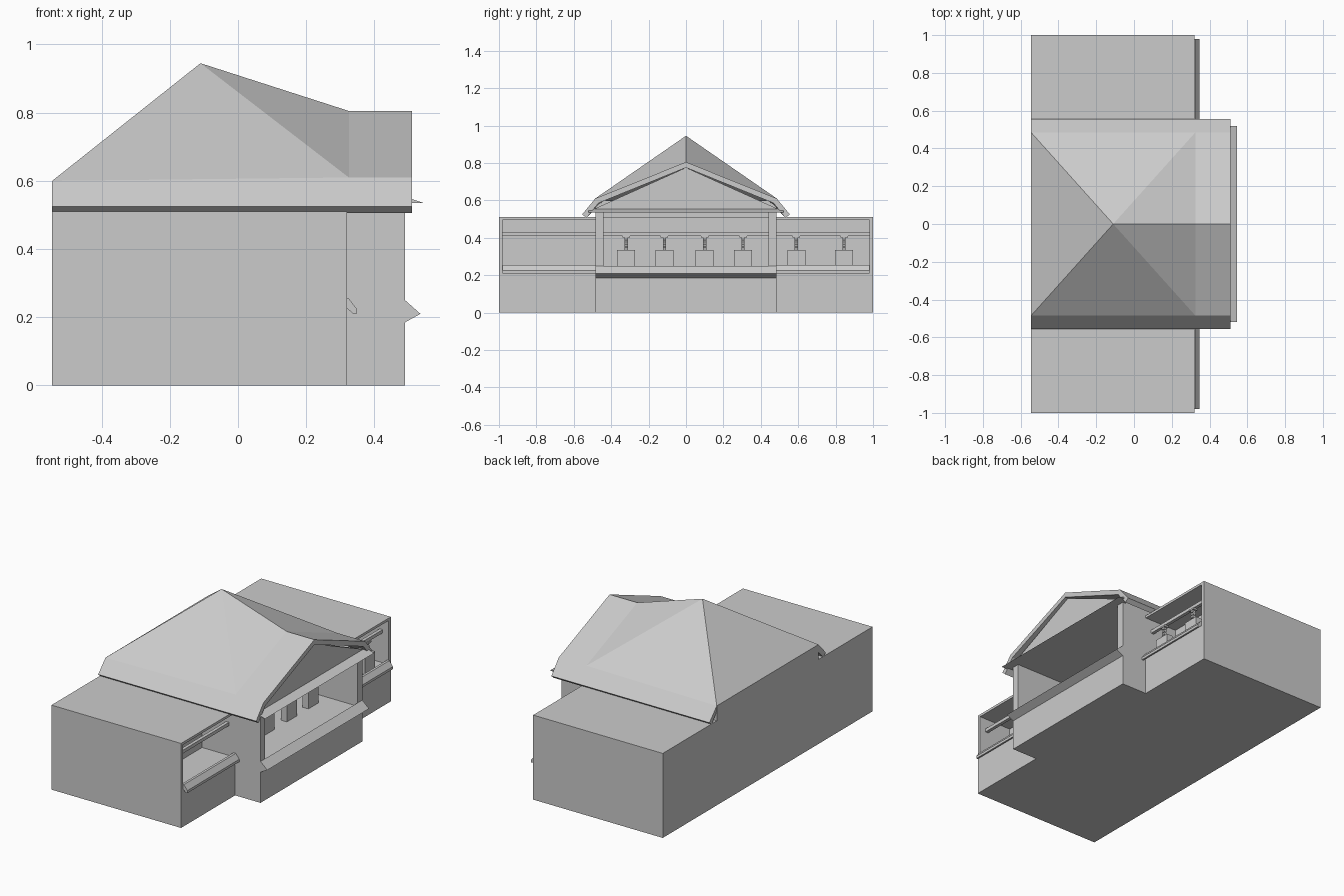
import bpy, bmesh, math

cube = bpy.data.objects.get("Cube")
if cube:
    bpy.data.objects.remove(cube)

grey = bpy.data.materials.new("plain_grey")
grey.use_nodes = True
color = (0.6, 0.6, 0.6, 1)
grey.diffuse_color = color
grey.node_tree.nodes["Principled BSDF"].inputs["Base Color"].default_value = color


def mesh_object(name, verts, faces):
    mesh = bpy.data.meshes.new(name)
    mesh.from_pydata(verts, [], faces)
    bm = bmesh.new()
    bm.from_mesh(mesh)
    bmesh.ops.recalc_face_normals(bm, faces=bm.faces)
    bm.to_mesh(mesh)
    bm.free()
    mesh.materials.append(grey)
    obj = bpy.data.objects.new(name, mesh)
    bpy.context.collection.objects.link(obj)
    return obj


def prism(name, profile, y0, y1):
    """Extrude an (x, z) profile along y."""
    n = len(profile)
    verts = [(x, y, z) for y in (y0, y1) for x, z in profile]
    faces = [tuple(range(n)), tuple(range(n, 2 * n))]
    faces += [(i, (i + 1) % n, n + (i + 1) % n, n + i) for i in range(n)]
    return mesh_object(name, verts, faces)


def box(name, x0, x1, y0, y1, z0, z1):
    return prism(name, [(x0, z0), (x1, z0), (x1, z1), (x0, z1)], y0, y1)


BACK, WING, HALL, ROOM = -0.545, 0.32, 0.49, 0.1
SIDE, TOP, FLOOR = 0.485, 0.51, 0.23

# Solid body, with open rooms along the +x side
box("wing_base", BACK, WING, -1, 1, 0, FLOOR)
box("rear_body", BACK, ROOM, -1, 1, FLOOR, TOP)
box("hall_base", WING, HALL, -SIDE, SIDE, 0, FLOOR)
box("hall_ceiling", BACK, HALL, -SIDE, SIDE, 0.535, 0.55)
box("hall_rear_wall", BACK, -0.5, -SIDE, SIDE, TOP, 0.6)
for s, label in ((-1, "front"), (1, "rear")):
    def span(a, b):
        return sorted((s * a, s * b))
    box(label + "_hall_wall", ROOM, HALL, *span(0.44, SIDE), FLOOR, 0.54)
    box(label + "_wing_end_wall", ROOM, WING, *span(0.98, 1), FLOOR, TOP)
    box(label + "_wing_roof", ROOM, WING, *span(SIDE, 1), 0.495, TOP)
    box(label + "_wing_rail", 0.26, 0.28, *span(SIDE, 0.98), 0.41, 0.43)
    prism(label + "_wing_sill", [(0.31, 0.255), (0.325, 0.255), (0.348, 0.225),
          (0.348, 0.21), (0.338, 0.21), (0.31, 0.235)], *span(SIDE, 0.98))
    box(label + "_hall_post", 0.46, HALL, *span(0.44, 0.46), FLOOR, 0.54)
box("hall_rail", 0.26, 0.28, -0.44, 0.44, 0.41, 0.43)
prism("hall_sill", [(HALL, 0.25), (0.535, 0.21), (HALL, 0.185)], -SIDE, SIDE)

# Counter units hung from twisted stems
for i, y in enumerate((-0.32, -0.115, 0.1, 0.305, 0.59, 0.845)):
    box(f"counter_unit_{i}", 0.25, 0.29, y - 0.048, y + 0.048, FLOOR, 0.335)
    for k in range(4):
        z = 0.335 + k * 0.018
        prism(f"stem_link_{i}_{k}", [(0.262, z), (0.278, z), (0.282, z + 0.012),
              (0.27, z + 0.018), (0.258, z + 0.012)], y - 0.009, y + 0.009)
    box(f"stem_cap_{i}", 0.255, 0.285, y - 0.02, y + 0.02, 0.4, 0.41)

# Hipped roof folding into a front gable, with flared eaves
peak, fold, tip = (-0.11, 0, 0.945), (0.325, 0, 0.805), (0.51, 0, 0.805)
verts = [peak, fold, tip]
for s in (-1, 1):
    verts += [(BACK, s * SIDE, 0.6), (0.325, s * SIDE, 0.61), (0.51, s * SIDE, 0.61),
              (BACK, s * 0.555, 0.525), (0.51, s * 0.555, 0.525)]
faces = [(0, 8, 3)]
for a in (3, 8):
    faces += [(0, a, a + 1), (0, a + 1, 1), (1, a + 1, a + 2, 2),
              (a, a + 3, a + 4, a + 2, a + 1)]
roof = mesh_object("roof", verts, faces)
shell = roof.modifiers.new("thickness", "SOLIDIFY")
shell.thickness, shell.offset = 0.03, -1

# Gable wall and the narrow ledge below it
gable = [(y, z) for y, z in ((-0.5, 0.55), (0.5, 0.55), (0, 0.775))]
mesh_object("gable_wall", [(x, y, z) for x in (0.47, HALL) for y, z in gable],
            [(0, 1, 2), (3, 4, 5), (0, 1, 4, 3), (1, 2, 5, 4), (2, 0, 3, 5)])
prism("gable_ledge", [(0.47, 0.56), (0.545, 0.535), (0.47, 0.535)], -0.52, 0.52)
